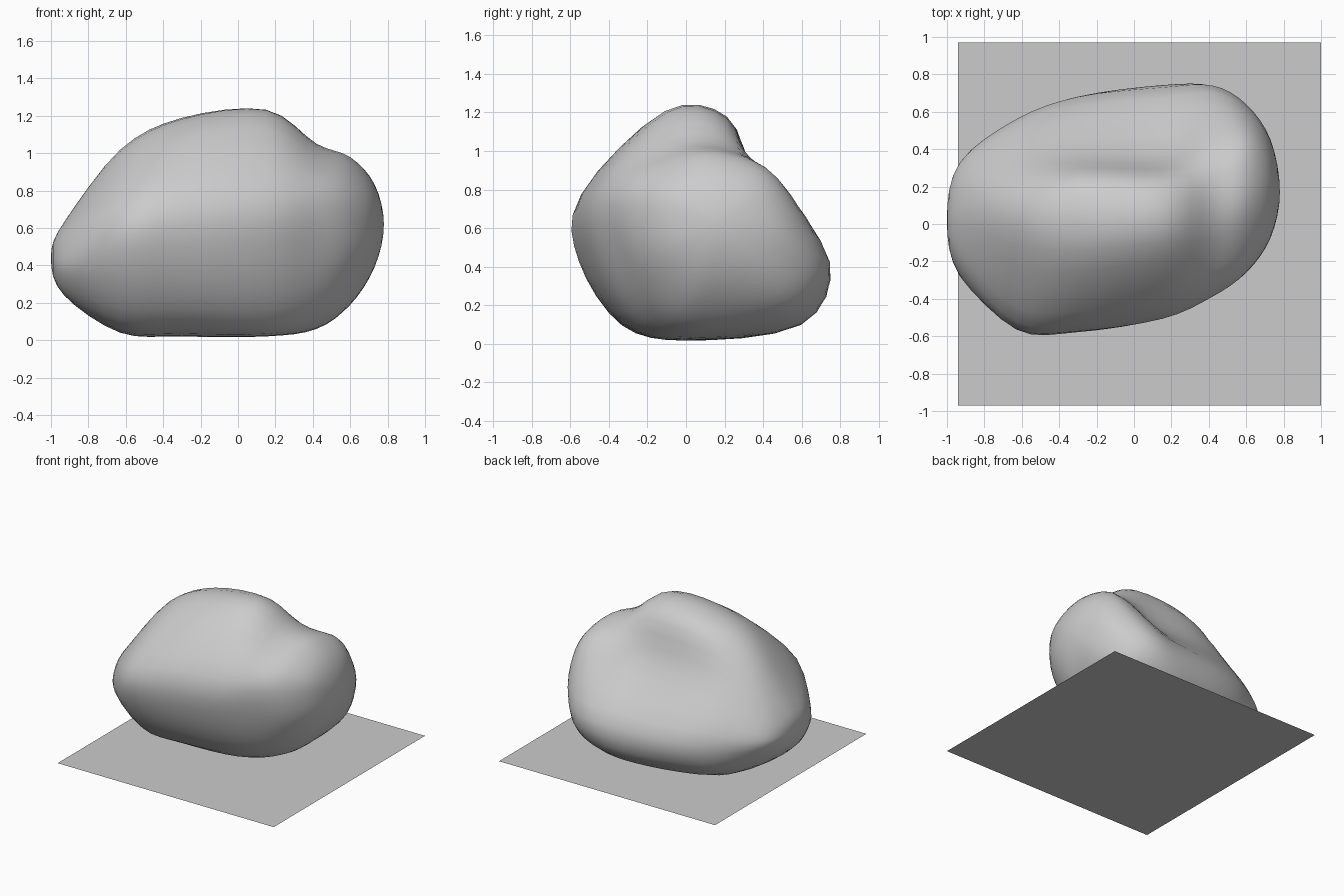
import bpy
import bmesh
from mathutils import Vector

if "Cube" in bpy.data.objects:
    bpy.data.objects.remove(bpy.data.objects["Cube"])

# Boulder cross-sections (y, z) along x, each running:
# bottom, front low, front mid, front shoulder, crest front, crest back, back slope, back edge, back low
SECTIONS = {
    -0.93: [(0, .24), (-.17, .27), (-.28, .40), (-.20, .56), (0, .63), (.15, .60), (.27, .52), (.33, .40), (.20, .28)],
    -0.63: [(0, .04), (-.31, .11), (-.53, .42), (-.52, .70), (-.12, .98), (.14, .99), (.36, .74), (.56, .41), (.43, .13)],
    -0.30: [(0, .02), (-.33, .10), (-.54, .43), (-.54, .78), (-.14, 1.15), (.21, 1.14), (.38, .82), (.68, .40), (.52, .09)],
    0.15: [(0, .02), (-.27, .10), (-.46, .43), (-.48, .80), (-.10, 1.20), (.21, 1.17), (.38, .82), (.73, .42), (.60, .10)],
    0.42: [(.10, .06), (-.17, .15), (-.34, .45), (-.37, .80), (-.08, 1.02), (.19, 1.03), (.46, .85), (.74, .43), (.58, .14)],
    0.60: [(.15, .19), (-.05, .24), (-.23, .48), (-.24, .78), (-.01, .95), (.22, .97), (.47, .85), (.64, .48), (.52, .23)],
    0.73: [(.18, .39), (.05, .42), (-.06, .54), (-.06, .72), (.05, .81), (.22, .83), (.37, .76), (.45, .58), (.36, .42)],
}
LEFT_TIP = Vector((-1.0, 0.02, 0.44))
RIGHT_TIP = Vector((0.78, 0.17, 0.62))
STEPS = 4


def spline(a, b, c, d, t):
    return 0.5 * (2 * b + (c - a) * t + (2 * a - 5 * b + 4 * c - d) * t * t
                  + (3 * b - a - 3 * c + d) * t ** 3)


def smooth_loop(pts):
    n = len(pts)
    return [spline(pts[i - 1], pts[i], pts[(i + 1) % n], pts[(i + 2) % n], s / STEPS)
            for i in range(n) for s in range(STEPS)]


def reflected(ring, tip):
    # Ring passed through the tip, so the end closes with a round cap
    return [Vector((p.x, 2 * tip.y - p.y, 2 * tip.z - p.z)) for p in ring]


def make_object(name, bm):
    bmesh.ops.recalc_face_normals(bm, faces=bm.faces)
    mesh = bpy.data.meshes.new(name)
    bm.to_mesh(mesh)
    bm.free()
    obj = bpy.data.objects.new(name, mesh)
    bpy.context.collection.objects.link(obj)
    return obj


# Boulder: splined loft through the sections, closed at both tips
rings = [smooth_loop([Vector((x, y, z)) for y, z in sec]) for x, sec in SECTIONS.items()]
n = len(rings[0])
keys = ([reflected(rings[0], LEFT_TIP), [LEFT_TIP] * n] + rings
        + [[RIGHT_TIP] * n, reflected(rings[-1], RIGHT_TIP)])
loft = []
for k in range(1, len(keys) - 2):
    for s in range(STEPS):
        loft.append([spline(*(keys[k + j][i] for j in (-1, 0, 1, 2)), s / STEPS) for i in range(n)])
loft = loft[1:]

bm = bmesh.new()
verts = [[bm.verts.new((p.x, p.y, max(p.z, 0.015))) for p in ring] for ring in loft]
for r0, r1 in zip(verts, verts[1:]):
    for i in range(n):
        j = (i + 1) % n
        bm.faces.new((r0[i], r0[j], r1[j], r1[i]))
for tip, ring in ((LEFT_TIP, verts[0]), (RIGHT_TIP, verts[-1])):
    v = bm.verts.new(tip)
    for i in range(n):
        bm.faces.new((v, ring[i], ring[(i + 1) % n]))
for f in bm.faces:
    f.smooth = True
make_object("boulder", bm)

# Flat square base under the boulder
bm = bmesh.new()
bm.faces.new([bm.verts.new((0.03 + 0.97 * sx, 0.97 * sy, 0))
              for sx, sy in ((-1, -1), (1, -1), (1, 1), (-1, 1))])
make_object("base_sheet", bm)
